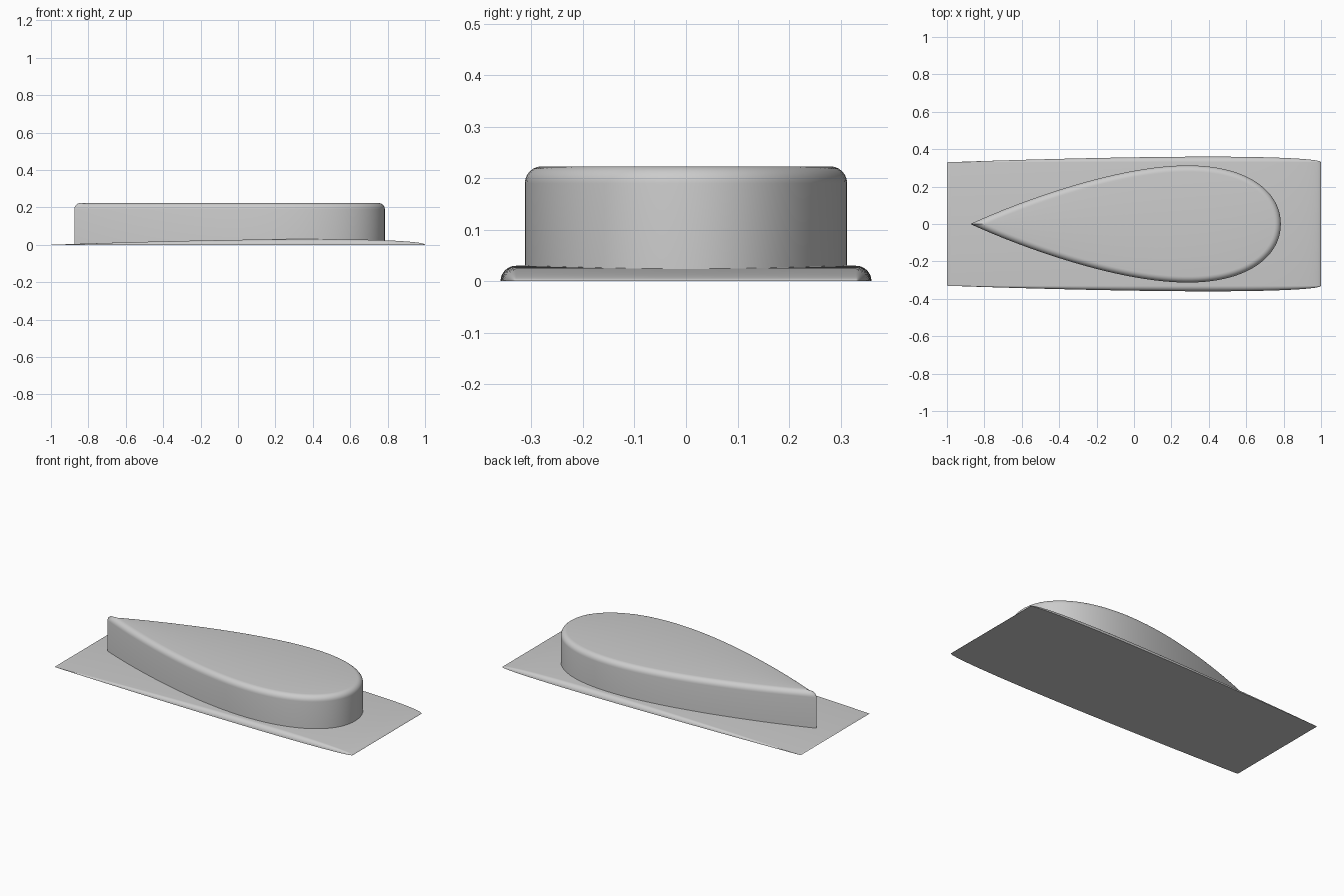
import bpy, math

if "Cube" in bpy.data.objects:
    bpy.data.objects.remove(bpy.data.objects["Cube"])

grey = bpy.data.materials.new("grey")
grey.diffuse_color = (0.6, 0.6, 0.6, 1)
grey.use_nodes = True
grey.node_tree.nodes["Principled BSDF"].inputs["Base Color"].default_value = grey.diffuse_color


def foil(f, chord, t):
    """Half thickness of a symmetric foil at fraction f from the nose."""
    return max(0, 5 * t * chord * (0.2969 * math.sqrt(f) - 0.126 * f - 0.3516 * f**2
                                   + 0.2843 * f**3 - 0.1036 * f**4))


def make(name, rings, faces, closed):
    """Skin rings of equal length, plus extra faces, into a smooth object."""
    n = len(rings[0])
    for j in range(len(rings) - 1):
        for i in range(n if closed else n - 1):
            k = (i + 1) % n
            faces.append((j * n + i, j * n + k, (j + 1) * n + k, (j + 1) * n + i))
    me = bpy.data.meshes.new(name)
    me.from_pydata([p for r in rings for p in r], [], faces)
    me.materials.append(grey)
    ob = bpy.data.objects.new(name, me)
    bpy.context.collection.objects.link(ob)
    # weld collapsed points and fix the normals
    bpy.ops.object.select_all(action='DESELECT')
    ob.select_set(True)
    bpy.context.view_layer.objects.active = ob
    bpy.ops.object.mode_set(mode='EDIT')
    bpy.ops.mesh.select_all(action='SELECT')
    bpy.ops.mesh.remove_doubles(threshold=0.0001)
    bpy.ops.mesh.normals_make_consistent(inside=False)
    bpy.ops.object.mode_set(mode='OBJECT')
    bpy.ops.object.shade_smooth_by_angle(angle=math.radians(35))
    return ob


# base plate: thin half foil along x with rounded side tips
N, A = 48, 8
rings = []
for j in range(N + 1):
    f = (1 - math.cos(math.pi * j / N)) / 2
    h = foil(f, 2, 0.03)
    side = [(0.33 + h * math.cos(math.pi / 2 * a / A), h * math.sin(math.pi / 2 * a / A))
            for a in range(A + 1)]
    section = side + [(-y, z) for y, z in reversed(side)]
    rings.append([(1 - 2 * f, y, z) for y, z in section])
make("base_plate", rings, [], True)

# teardrop body: foil outline extruded up, with a rounded top rim
M, CHORD, NOSE, T = 64, 1.66, 0.785, 0.377
half = []
for i in range(M + 1):
    f = (1 - math.cos(math.pi * i / M)) / 2
    half.append((NOSE - CHORD * f, foil(f, CHORD, T)))


def outline(d, z):
    """Outline moved inwards by d, never crossing the centre line."""
    up = []
    for i, (x, y) in enumerate(half):
        if i == 0:
            nx, ny = 1, 0
        elif i == M:
            nx, ny = -1, 0
        else:
            dx, dy = half[i + 1][0] - half[i - 1][0], half[i + 1][1] - half[i - 1][1]
            s = math.hypot(dx, dy)
            nx, ny = dy / s, -dx / s
        up.append((max(x - d * nx, half[M][0] + d), max(0, y - d * ny), z))
    return up + [(x, -y, z) for x, y, z in reversed(up[1:-1])]


R, TOP, STEPS = 0.033, 0.223, 6
levels = [(0, 0.002)]
for s in range(STEPS + 1):
    a = math.pi / 2 * s / STEPS
    levels.append((R * (1 - math.cos(a)), TOP - R + R * math.sin(a)))
rings = [outline(d, z) for d, z in levels]

# flat caps, strip by strip between mirrored outline points
n = 2 * M
caps = []
for base in (0, (len(levels) - 1) * n):
    for i in range(M):
        quad = [i, i + 1, (n - i - 1) % n, (n - i) % n]
        caps.append(tuple(base + v for v in dict.fromkeys(quad)))
make("teardrop_body", rings, caps, True)
